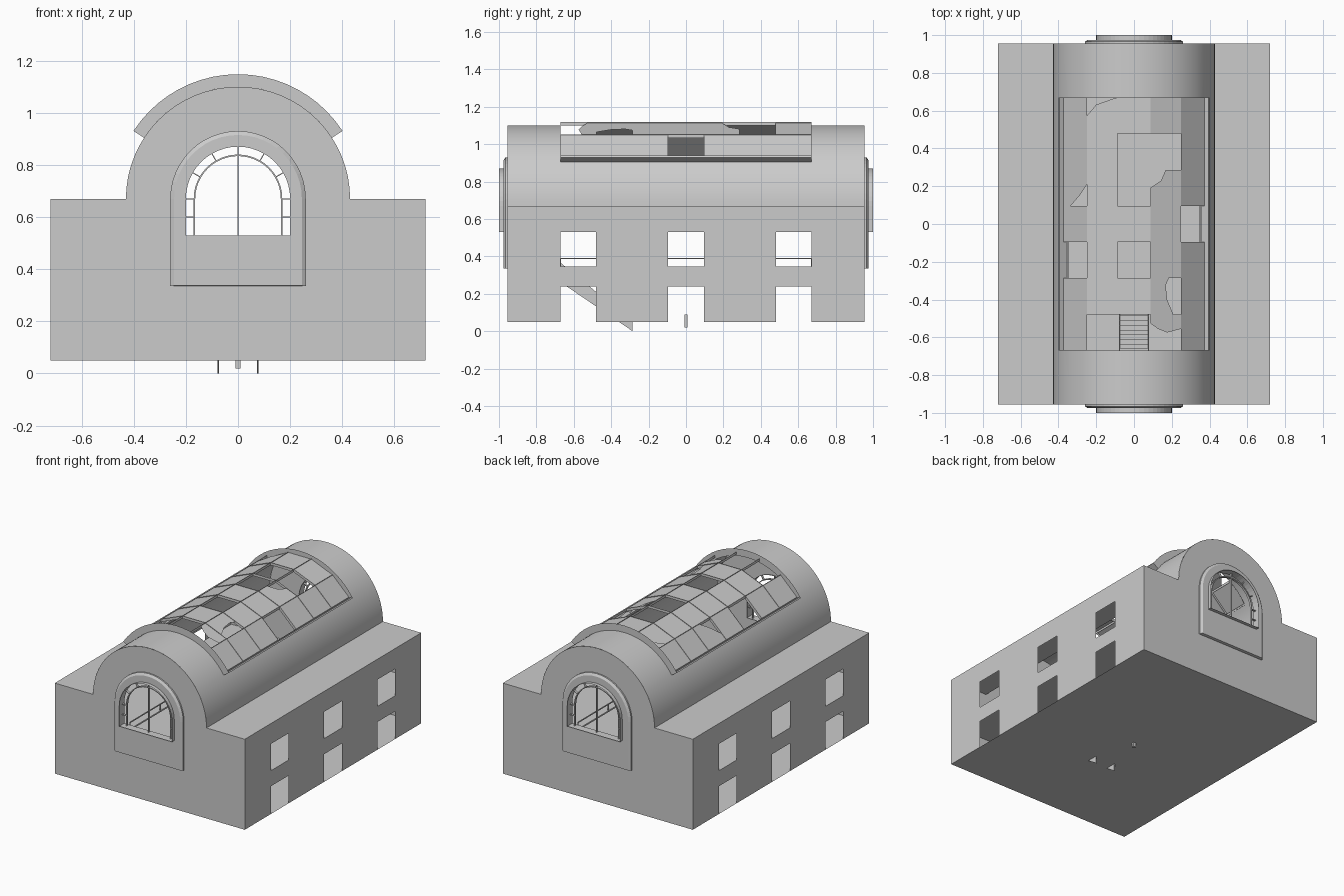
import bpy, bmesh
from math import sin, cos, pi, radians
from mathutils import Vector

if "Cube" in bpy.data.objects:
    bpy.data.objects.remove(bpy.data.objects["Cube"])

L, W, R, SPRING, FLOOR = 0.955, 0.72, 0.43, 0.67, 0.05
SKY = 0.67                                   # half length of the skylight


def finish(name, bm, smooth=False):
    bmesh.ops.recalc_face_normals(bm, faces=bm.faces)
    me = bpy.data.meshes.new(name)
    bm.to_mesh(me)
    bm.free()
    ob = bpy.data.objects.new(name, me)
    bpy.context.collection.objects.link(ob)
    if smooth:
        bpy.context.view_layer.objects.active = ob
        ob.select_set(True)
        bpy.ops.object.shade_smooth_by_angle(angle=radians(30))
        ob.select_set(False)
    return ob


def plate(name, loops, to3d, depth=None):
    """Flat sheet from an outline and holes, optionally given thickness."""
    bm = bmesh.new()
    edges = []
    for loop in loops:
        vs = [bm.verts.new(to3d(*p)) for p in loop]
        edges += [bm.edges.new((vs[i - 1], vs[i])) for i in range(len(vs))]
    bmesh.ops.triangle_fill(bm, edges=edges, use_beauty=True, use_dissolve=False)
    if depth:
        g = bmesh.ops.extrude_face_region(bm, geom=bm.faces[:], use_keep_orig=True)
        vs = [v for v in g["geom"] if isinstance(v, bmesh.types.BMVert)]
        bmesh.ops.translate(bm, verts=vs, vec=depth)
    return finish(name, bm)


def strip(bm, path_a, path_b, closed=False):
    """Quads between two matching paths."""
    a = [bm.verts.new(p) for p in path_a]
    b = [bm.verts.new(p) for p in path_b]
    for i in range(0 if closed else 1, len(a)):
        bm.faces.new((a[i - 1], a[i], b[i], b[i - 1]))


def box(bm, x0, x1, y0, y1, z0, z1):
    r = bmesh.ops.create_cube(bm, size=1)
    bmesh.ops.scale(bm, verts=r["verts"], vec=(x1 - x0, y1 - y0, z1 - z0))
    bmesh.ops.translate(bm, verts=r["verts"],
                        vec=((x0 + x1) / 2, (y0 + y1) / 2, (z0 + z1) / 2))


def rect(a0, a1, b0, b1):
    return [(a0, b0), (a1, b0), (a1, b1), (a0, b1)]


def arc(r, a0=0, a1=180, n=32):
    return [(r * cos(radians(a0 + (a1 - a0) * i / n)),
             SPRING + r * sin(radians(a0 + (a1 - a0) * i / n))) for i in range(n + 1)]


def arch(r, base, n=24):
    return arc(r, n=n) + [(-r, base), (r, base)]


# Side walls with two storeys of square openings, wing roofs
holes = [rect(y0, y0 + 0.19, z0, z1) for y0 in (-0.67, -0.095, 0.48)
         for z0, z1 in ((FLOOR, 0.24), (0.34, 0.53))]
uppers = holes[1::2]
base = [(-L, FLOOR)]
for y0 in (-0.67, -0.095, 0.48):
    base += [(y0, FLOOR), (y0, 0.24), (y0 + 0.19, 0.24), (y0 + 0.19, FLOOR)]
base += [(L, FLOOR), (L, SPRING), (-L, SPRING)]
for s, side in ((-1, "left"), (1, "right")):
    plate(side + "_wall", [base] + uppers, lambda y, z: (s * W, y, z))
    plate(side + "_wing_roof", [rect(R, W, -L, L)], lambda x, y: (s * x, y, SPRING))

# Floor and gallery with central void
plate("ground_floor", [rect(-W, W, -L, L)], lambda x, y: (x, y, FLOOR))
plate("gallery_floor", [rect(-W + .002, W - .002, -L + .002, L - .002),
                        rect(-0.35, 0.35, -SKY, SKY)],
      lambda x, y: (x, y, 0.335), Vector((0, 0, 0.01)))
bm = bmesh.new()
for s in (-1, 1):
    box(bm, s * 0.35 - .003, s * 0.35 + .003, -SKY, SKY, 0.387, 0.393)
    for y in (-SKY, -0.34, 0.34, SKY):
        box(bm, s * 0.35 - .003, s * 0.35 + .003, y - .003, y + .003, 0.34, 0.39)
finish("gallery_rail", bm)

# End walls, raised arched surrounds and window frames
for s, end in ((-1, "front"), (1, "back")):
    wall = arc(R) + [(-W, SPRING), (-W, FLOOR), (W, FLOOR), (W, SPRING)]
    plate(end + "_wall", [wall, arch(0.2, 0.53)], lambda x, z: (x, s * L, z))
    plate(end + "_surround", [arch(0.245, 0.337), arch(0.2, 0.53)],
          lambda x, z: (x, s * 0.975, z))
    bm = bmesh.new()
    rings = [[(x, s * y, z) for x, z in arch(r, b)] for r, b, y in
             ((0.26, 0.335, L), (0.26, 0.335, 0.965), (0.245, 0.337, 0.975))]
    strip(bm, rings[0], rings[1], True)
    strip(bm, rings[1], rings[2], True)
    finish(end + "_surround_edge", bm)
    bm = bmesh.new()
    strip(bm, *[[(x, s * y, z) for x, z in arch(0.2, 0.53)] for y in (0.945, 1.0)], True)
    finish(end + "_window_reveal", bm)
    bm = bmesh.new()
    y0, y1 = sorted((s * 0.955, s * 0.97))
    box(bm, -0.002, 0.002, y0, y1, 0.53, 0.87)
    path = [(0.17, 0.53)] + arc(0.17, n=24) + [(-0.17, 0.53)]
    inner = [(x * 0.965, z if z < SPRING else SPRING + (z - SPRING) * 0.965) for x, z in path]
    for a, ya, b, yb in ((path, y0, inner, y0), (path, y1, inner, y1),
                         (path, y0, path, y1), (inner, y0, inner, y1)):
        strip(bm, [(x, ya, z) for x, z in a], [(x, yb, z) for x, z in b])
    for a in range(0, 181, 30):
        d, n = Vector((cos(radians(a)), 0, sin(radians(a)))), Vector((-sin(radians(a)), 0, cos(radians(a)))) * .002
        o = Vector((0, 0, SPRING))
        for t in (-1, 1):
            strip(bm, [o + d * r + n * t + Vector((0, y0, 0)) for r in (0.168, 0.2)],
                  [o + d * r + n * t + Vector((0, y1, 0)) for r in (0.168, 0.2)])
        for y in (y0, y1):
            strip(bm, [o + d * r + n + Vector((0, y, 0)) for r in (0.168, 0.2)],
                  [o + d * r - n + Vector((0, y, 0)) for r in (0.168, 0.2)])
    for t in (-1, 1):
        xa, xb = sorted((t * 0.168, t * 0.2))
        box(bm, xa, xb, y0, y1, 0.598, 0.602)
    finish(end + "_window_bars", bm)

# Barrel vault, open in the middle
bm = bmesh.new()
CUT = 34
for a0, a1, y0, y1 in ((0, CUT, -L, L), (180 - CUT, 180, -L, L),
                       (CUT, 180 - CUT, -L, -SKY), (CUT, 180 - CUT, SKY, L)):
    pts = arc(R, a0, a1, 8 if a1 - a0 < 90 else 28)
    ys = [-L, -SKY, SKY, L] if y1 - y0 > 1 else [y0, y1]
    for ya, yb in zip(ys, ys[1:]):
        strip(bm, [(x, ya, z) for x, z in pts], [(x, yb, z) for x, z in pts])
bmesh.ops.remove_doubles(bm, verts=bm.verts, dist=1e-4)
finish("barrel_vault", bm, smooth=True)

# Skylight curb: curved end sheets and side ledges
bm = bmesh.new()
for y in (-SKY, SKY):
    strip(bm, [(x, y, z) for x, z in arc(R, 33, 147, 20)],
          [(x, y, z) for x, z in arc(0.478, 33, 147, 20)])
for a in (33, 147):
    (xa, za), (xb, zb) = arc(R - .005, a, a, 1)[0], arc(0.478, a, a, 1)[0]
    (xc, zc) = arc(0.478, a + (1.2 if a < 90 else -1.2), a, 1)[0]
    strip(bm, [(xa, -SKY, za), (xb, -SKY, zb), (xc, -SKY, zc), (xa, -SKY, za + .012)],
          [(xa, SKY, za), (xb, SKY, zb), (xc, SKY, zc), (xa, SKY, za + .012)], True)
finish("skylight_curb", bm)

# Skylight bars: thin upright sheets
prof = [(0.456 * sin(radians(a)), SPRING + 0.456 * cos(radians(a)))
        for a in (-55, -33, -11, 11, 33, 55)]
rows = [-SKY + 2 * SKY * i / 7 for i in range(8)]
bm = bmesh.new()
for y in rows:
    strip(bm, [(x, y, z) for x, z in prof],
          [(x * 0.96, y, SPRING + (z - SPRING) * 0.96) for x, z in prof])
for x, z in prof:
    strip(bm, [(x, -SKY, z), (x, SKY, z)], [(x, -SKY, z - 0.018), (x, SKY, z - 0.018)])
finish("skylight_bars", bm)

# Glass panes, some missing or broken
missing = {(1, 0), (2, 0), (2, 2), (2, 4), (2, 5), (3, 5), (4, 3), (0, 2)}
broken = {(3, 0): [(0, .75), (.25, .6), (.55, .5), (1, .6), (1, 1), (0, 1)],
          (3, 1): [(0, 0), (.75, 0), (.55, .4), (.5, .8), (.6, 1), (0, 1)],
          (3, 4): [(0, 0), (1, 0), (1, 1), (.5, 1), (.35, .7), (0, .5)],
          (1, 6): [(0, 0), (1, 0), (1, 1), (.8, .95), (.3, .8), (0, .5)],
          (0, 4): [(0, 0), (.3, 0), (.7, .3), (1, .6), (1, 1), (0, 1)]}
bm = bmesh.new()
for k in range(5):
    for r in range(7):
        if (k, r) in missing:
            continue
        (xa, za), (xb, zb) = prof[k], prof[k + 1]
        shape = broken.get((k, r), rect(0, 1, 0, 1))
        bm.faces.new([bm.verts.new((xa + (xb - xa) * u, rows[r] + (rows[r + 1] - rows[r]) * v,
                                    za + (zb - za) * u - .004)) for u, v in shape])
finish("skylight_panes", bm)

# Stair from the front gallery down to the floor
side = [(-0.675, 0.265), (-0.285, 0.0), (-0.285, 0.05), (-0.675, 0.37)]
for s, n in ((-1, "left"), (1, "right")):
    plate(n + "_stair_stringer", [side], lambda y, z: (s * 0.076 - .003, y, z), Vector((0.006, 0, 0)))
bm = bmesh.new()
for i in range(14):
    y = -0.66 + 0.025 * i
    z = 0.325 - 0.0195 * i
    box(bm, -0.073, 0.073, y, y + 0.025, z - .003, z + .003)
finish("stair_treads", bm)

# Small post in the middle of the hall
bm = bmesh.new()
box(bm, -0.01, 0.01, -0.008, 0.008, 0.02, 0.09)
finish("floor_post", bm)
